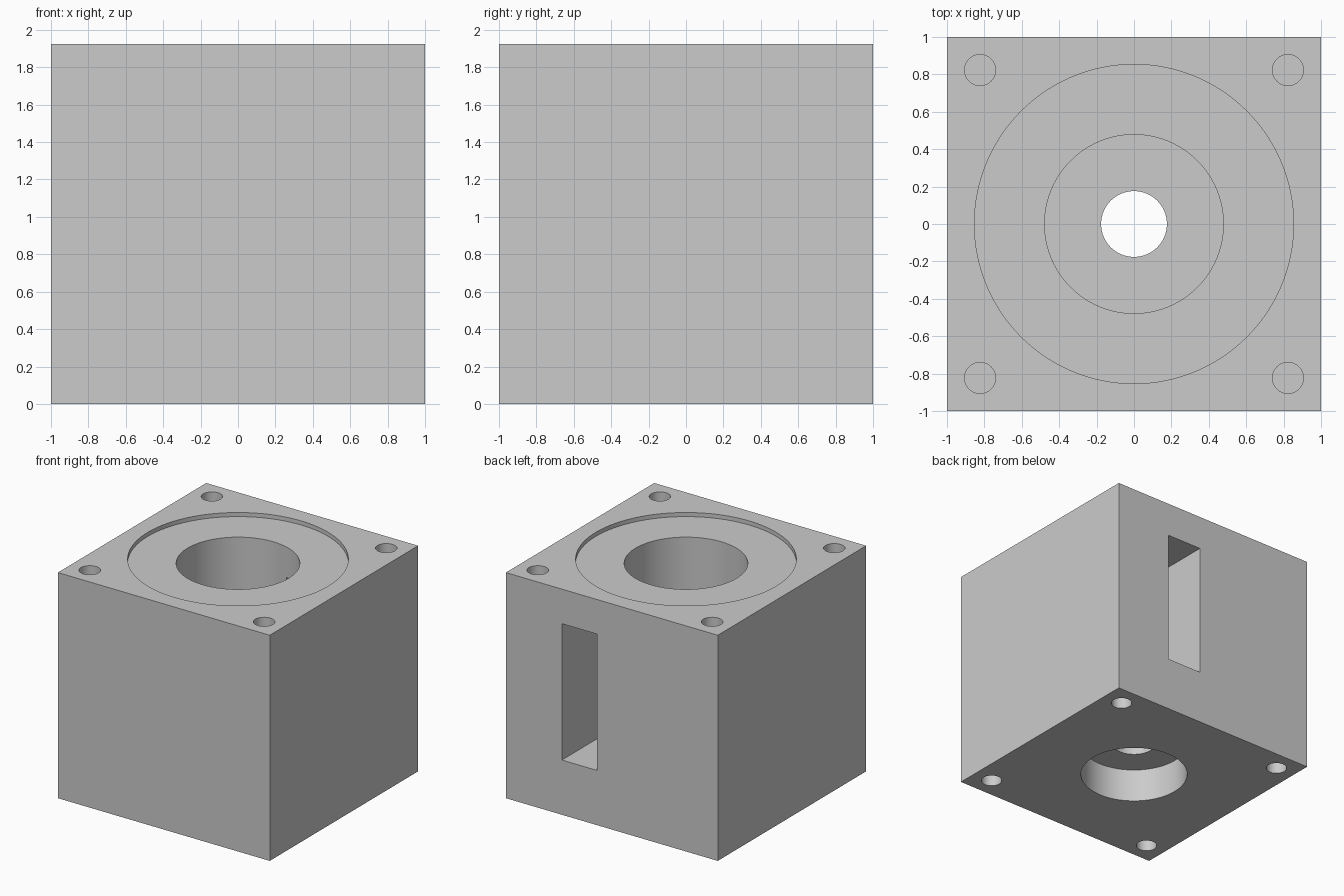
import bpy
import math

if "Cube" in bpy.data.objects:
    bpy.data.objects.remove(bpy.data.objects["Cube"])

HEIGHT = 1.925

grey = bpy.data.materials.new("plain grey")
grey.diffuse_color = (0.6, 0.6, 0.6, 1)
grey.use_nodes = True
grey.node_tree.nodes["Principled BSDF"].inputs["Base Color"].default_value = grey.diffuse_color


def box(name, x0, x1, y0, y1, z0, z1):
    bpy.ops.mesh.primitive_cube_add(
        size=1, location=((x0 + x1) / 2, (y0 + y1) / 2, (z0 + z1) / 2))
    ob = bpy.context.object
    ob.name = name
    ob.scale = (x1 - x0, y1 - y0, z1 - z0)
    bpy.ops.object.transform_apply(location=False, rotation=False, scale=True)
    return ob


def cylinder(name, radius, z0, z1, x=0, y=0, sides=96):
    bpy.ops.mesh.primitive_cylinder_add(
        vertices=sides, radius=radius, depth=z1 - z0, location=(x, y, (z0 + z1) / 2))
    bpy.context.object.name = name
    return bpy.context.object


# Solid block
block = box("housing_block", -1, 1, -1, 1, 0, HEIGHT)
block.data.materials.append(grey)

cutters = [
    # Shallow round recess in the top, main bore, shaft hole, lower bore
    cylinder("top_recess_cutter", 0.853, HEIGHT - 0.035, HEIGHT + 0.1, sides=128),
    cylinder("main_bore_cutter", 0.478, 0.465, HEIGHT + 0.1),
    cylinder("shaft_hole_cutter", 0.176, 0.1, 1.0),
    cylinder("lower_bore_cutter", 0.432, -0.1, 0.29),
    # Upright slot in the back, opening into the main bore
    box("back_slot_cutter", 0.138, 0.471, 0, 1.1, 0.467, 1.63),
]

# Blind screw holes at the corners, top and bottom
for sx in (-1, 1):
    for sy in (-1, 1):
        for z0, z1 in ((-0.1, 0.45), (HEIGHT - 0.45, HEIGHT + 0.1)):
            cutters.append(cylinder("screw_hole_cutter", 0.083, z0, z1,
                                    0.823 * sx, 0.823 * sy, 48))

# Cut the block and bake the result
for cutter in cutters:
    cutter.hide_render = True
    mod = block.modifiers.new("cut", 'BOOLEAN')
    mod.operation = 'DIFFERENCE'
    mod.solver = 'EXACT'
    mod.object = cutter

bpy.ops.object.select_all(action='DESELECT')
block.select_set(True)
bpy.context.view_layer.objects.active = block
for mod in list(block.modifiers):
    bpy.ops.object.modifier_apply(modifier=mod.name)
for cutter in cutters:
    bpy.data.objects.remove(cutter)

bpy.ops.object.shade_smooth_by_angle(angle=math.radians(30))
